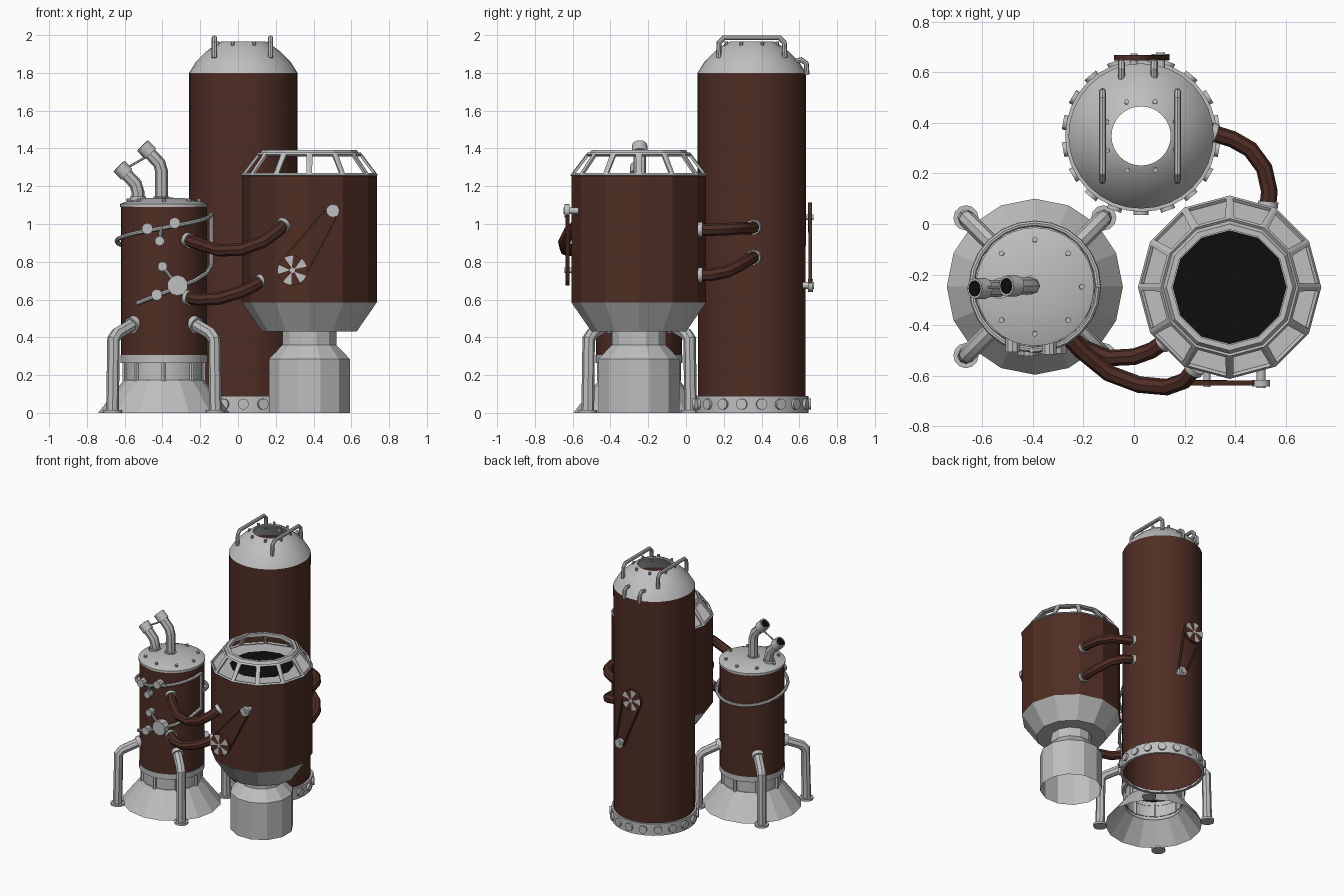
import bpy, bmesh, math
from mathutils import Vector, Matrix

if "Cube" in bpy.data.objects:
    bpy.data.objects.remove(bpy.data.objects["Cube"])


def make_mat(name, rgb):
    m = bpy.data.materials.new(name)
    m.diffuse_color = (*rgb, 1)
    m.use_nodes = True
    m.node_tree.nodes["Principled BSDF"].inputs["Base Color"].default_value = m.diffuse_color
    return m


GREY = make_mat("light grey metal", (0.52, 0.52, 0.52))
BROWN = make_mat("dark brown paint", (0.078, 0.027, 0.018))
BLACK = make_mat("black opening", (0.004, 0.004, 0.004))


def finish(name, bm, mat, smooth=True):
    me = bpy.data.meshes.new(name)
    bm.to_mesh(me)
    bm.free()
    return finish_mesh(name, me, mat, smooth)


def finish_mesh(name, me, mat, smooth):
    me.materials.clear()
    me.materials.append(mat)
    ob = bpy.data.objects.new(name, me)
    bpy.context.collection.objects.link(ob)
    if smooth:
        bpy.ops.object.select_all(action='DESELECT')
        ob.select_set(True)
        bpy.context.view_layer.objects.active = ob
        bpy.ops.object.shade_smooth_by_angle(angle=math.radians(35))
    return ob


def lathe(name, c, profile, mat, n=32, smooth=True, turn=0.0):
    """Revolve (radius, height) points around the vertical axis at c."""
    bm = bmesh.new()
    rings = []
    for r, z in profile:
        rings.append([bm.verts.new((c[0] + r * math.cos(turn + math.tau * i / n),
                                    c[1] + r * math.sin(turn + math.tau * i / n), z)) for i in range(n)])
    for a, b in zip(rings, rings[1:]):
        for i in range(n):
            j = (i + 1) % n
            bm.faces.new((a[i], a[j], b[j], b[i]))
    bmesh.ops.remove_doubles(bm, verts=bm.verts, dist=1e-5)
    return finish(name, bm, mat, smooth)


def rod(name, p0, p1, r, mat=GREY, n=12, r2=None):
    """Capped cylinder or cone between two points."""
    p0, p1 = Vector(p0), Vector(p1)
    d = p1 - p0
    m = Matrix.Translation((p0 + p1) / 2) @ d.to_track_quat('Z', 'Y').to_matrix().to_4x4()
    bm = bmesh.new()
    bmesh.ops.create_cone(bm, cap_ends=True, segments=n, radius1=r,
                          radius2=r if r2 is None else r2, depth=d.length, matrix=m)
    return finish(name, bm, mat)


def tube(name, pts, r, mat=GREY, res=2):
    """Bent pipe through the points."""
    cu = bpy.data.curves.new(name, 'CURVE')
    cu.dimensions = '3D'
    cu.bevel_depth, cu.bevel_resolution, cu.use_fill_caps = r, res, True
    sp = cu.splines.new('POLY')
    sp.points.add(len(pts) - 1)
    for p, q in zip(sp.points, pts):
        p.co = (*q, 1)
    tmp = bpy.data.objects.new(name + "_path", cu)
    bpy.context.collection.objects.link(tmp)
    bpy.context.view_layer.update()
    me = bpy.data.meshes.new_from_object(tmp.evaluated_get(bpy.context.evaluated_depsgraph_get()))
    bpy.data.objects.remove(tmp)
    return finish_mesh(name, me, mat, True)


def polar(c, r, a, z):
    return Vector((c[0] + r * math.cos(a), c[1] + r * math.sin(a), z))


def hose(name, pts, r=0.033):
    """Brown hose with grey collars at both ends."""
    tube(name, pts, r, BROWN)
    for a, b in ((pts[0], pts[1]), (pts[-1], pts[-2])):
        a = Vector(a)
        d = (Vector(b) - a).normalized()
        rod(name + "_collar", a - d * 0.01, a + d * 0.014, r + 0.007)


def pulley(name, big, small, y, out):
    """Fan wheel and small wheel joined by a belt, facing the out direction in y."""
    at = lambda p, dy: Vector((p[0], y + out * dy, p[1]))
    rod(name + "_wheel", at(big, -0.012), at(big, 0.01), 0.08, BROWN, 20)
    rod(name + "_shaft", at(big, -0.06), at(big, 0.016), 0.014)
    rod(name + "_small_wheel", at(small, -0.012), at(small, 0.014), 0.035)
    rod(name + "_small_hub", at(small, 0.014), at(small, 0.02), 0.018)
    rod(name + "_small_shaft", at(small, -0.07), at(small, 0), 0.018)
    bm = bmesh.new()
    for k in range(5):
        a = math.tau * k / 5 + 0.25
        rim = [(big[0] + 0.079 * math.cos(a + t), big[1] + 0.079 * math.sin(a + t)) for t in (0, 0.31, 0.63)]
        hub = (big[0] + 0.012 * math.cos(a + 0.31), big[1] + 0.012 * math.sin(a + 0.31))
        bm.faces.new([bm.verts.new(at(p, 0.0135)) for p in [hub] + rim])
    finish(name + "_fan_blades", bm, GREY, False)
    d = Vector((small[0] - big[0], 0, small[1] - big[1])).normalized()
    side = Vector((-d.z, 0, d.x))
    for s in (-1, 1):
        a, b = at(big, 0) + side * s * 0.077, at(small, 0) + side * s * 0.033
        e = (b - a).normalized()
        m = Matrix((e, Vector((0, 1, 0)), e.cross(Vector((0, 1, 0))))).transposed().to_4x4()
        bm = bmesh.new()
        bmesh.ops.create_cube(bm, size=1, matrix=Matrix.Translation((a + b) / 2) @ m
                              @ Matrix.Diagonal(((b - a).length, 0.02, 0.007, 1)))
        finish(name + "_belt", bm, BROWN, False)


# Tall tower
T = (0.028, 0.348)
lathe("tower_wall", T, [(0.285, 0.02), (0.287, 1.8)], BROWN)
lathe("tower_dome", T, [(0.287, 1.8), (0.25, 1.86), (0.193, 1.915), (0.14, 1.955), (0.117, 1.965), (0.117, 1.95)], GREY)
lathe("tower_base_ring", T, [(0.28, 0), (0.3, 0), (0.3, 0.09), (0.285, 0.09)], GREY)
for k in range(18):
    a = math.tau * (k + 0.5) / 18
    rod("base_bolt", polar(T, 0.295, a, 0.046), polar(T, 0.313, a, 0.046), 0.029)
for k in range(8):
    a = math.tau * k / 8 + 0.4
    rod("dome_bolt", polar(T, 0.145, a, 1.94), polar(T, 0.147, a, 1.966), 0.01, n=8)
for x in (-0.125, 0.172):
    tube("dome_rail", [(x, 0.172, 1.88), (x, 0.175, 1.96), (x, 0.2, 1.986), (x, 0.495, 1.986),
                       (x, 0.52, 1.96), (x, 0.523, 1.88)], 0.014)
for x in (-0.05, 0.08):
    tube("rear_hook", [(x, 0.56, 1.855), (x, 0.61, 1.87), (x, 0.637, 1.85), (x, 0.64, 1.79)], 0.014)
pulley("tower_pulley", (0.0, 1.035), (0.105, 0.675), 0.658, 1)

# Wide drum on a nozzle
D = (0.378, -0.25)
lathe("drum_nozzle", D, [(0.222, 0), (0.222, 0.285), (0.148, 0.36), (0.148, 0.43)], GREY, 12, False, math.radians(15))
lathe("drum_funnel", D, [(0.14, 0.43), (0.25, 0.43), (0.357, 0.585)], GREY, 12, False)
lathe("drum_wall", D, [(0.357, 0.585), (0.357, 1.255)], BROWN, 12, False)
lathe("drum_ledge", D, [(0.357, 1.255), (0.225, 1.255)], GREY, 12, False)
lathe("drum_opening", D, [(0.24, 1.252), (0, 1.252)], BLACK, 12, False)
lathe("window_top_ring", D, [(0.228, 1.365), (0.268, 1.365), (0.25, 1.392), (0.228, 1.392), (0.228, 1.365)], GREY, 12, False)

# Sloped window frame with open panes
frame = lathe("window_frame", D, [(0.357, 1.255), (0.266, 1.375)], GREY, 12, False)
bm = bmesh.new()
bm.from_mesh(frame.data)
panes = bm.faces[:]
bmesh.ops.inset_individual(bm, faces=panes, thickness=0.02)
bmesh.ops.delete(bm, geom=panes, context='FACES')
bmesh.ops.recalc_face_normals(bm, faces=bm.faces)
bm.to_mesh(frame.data)
bm.free()
sol = frame.modifiers.new("thickness", 'SOLIDIFY')
sol.thickness, sol.offset = 0.014, 0
pulley("drum_pulley", (0.288, 0.755), (0.502, 1.07), -0.628, -1)

# Small boiler with skirt
B = (-0.392, -0.248)
lathe("boiler_wall", B, [(0, 0.306), (0.228, 0.306), (0.228, 1.095)], BROWN)
lathe("boiler_lid", B, [(0.228, 1.09), (0.234, 1.09), (0.234, 1.106), (0.2, 1.118), (0.1, 1.138), (0, 1.14)], GREY)
lathe("boiler_collar", B, [(0.2, 0.265), (0.23, 0.265), (0.23, 0.306), (0.2, 0.306)], GREY)
lathe("boiler_throat", B, [(0.203, 0.15), (0.203, 0.3)], GREY)
lathe("boiler_skirt", B, [(0.348, 0), (0.212, 0.175), (0.2, 0.175)], GREY, 16, False)
for k in range(8):
    a = math.tau * k / 8 + math.pi / 2
    rod("throat_post", polar(B, 0.208, a, 0.17), polar(B, 0.208, a, 0.28), 0.014, n=6)
    rod("lid_bolt", polar(B, 0.185, a, 1.11), polar(B, 0.187, a, 1.135), 0.011, n=8)

# Legs
for k in range(4):
    a = math.pi / 4 + k * math.pi / 2
    tube("boiler_leg", [polar(B, r, a, z) for r, z in
                        ((0.2, 0.48), (0.24, 0.465), (0.35, 0.42), (0.378, 0.39), (0.385, 0.01))], 0.034)
    rod("leg_foot", polar(B, 0.385, a, 0), polar(B, 0.385, a, 0.016), 0.05)
    rod("leg_flange", polar(B, 0.215, a, 0.475), polar(B, 0.245, a, 0.463), 0.044)

# Exhaust pipes
for x, z0, z1, y in ((-0.405, 1.1, 1.31, -0.245), (-0.53, 1.1, 1.2, -0.255)):
    tip = Vector((x - 0.1, y, z1 + 0.105))
    tube("exhaust_pipe", [(x, y, z0), (x, y, z1 - 0.03), (x - 0.012, y, z1 + 0.012), tip], 0.034)
    d = Vector((-0.7, 0, 0.71)).normalized()
    rod("exhaust_mouth", tip - d * 0.06, tip, 0.041)
    rod("exhaust_hole", tip, tip + d * 0.002, 0.032, BLACK)
    rod("exhaust_base", (x, y, 1.11), (x, y, 1.145), 0.042)
rod("exhaust_brace", (-0.6, -0.25, 1.29), (-0.46, -0.25, 1.37), 0.006, n=6)

# Thin pipework wrapped around the boiler
rad = math.radians
tube("front_ring_pipe", [polar(B, 0.25, rad(a), 0.91 + (a - 180) / 180 * 0.14) for a in range(180, 361, 15)], 0.012)
tube("rear_ring_pipe", [polar(B, 0.25, rad(a), 0.91 - 0.05 * math.sin(rad(a))) for a in range(0, 181, 15)], 0.012)
tube("side_pipe", [polar(B, 0.25, 0, 1.05), polar(B, 0.25, 0, 0.78)], 0.012)
tube("lower_front_pipe", [polar(B, 0.25, rad(a), 0.58 + (a - 235) / 125 * 0.2) for a in range(235, 361, 25)], 0.012)


def valve(x, z, r):
    y = B[1] - math.sqrt(0.25 ** 2 - (x - B[0]) ** 2)
    rod("valve_wheel", (x, y + 0.03, z), (x, y - 0.025, z), r, n=10)
    return (x, y, z)


valve(-0.48, 0.975, 0.03)
upper = valve(-0.335, 1.005, 0.03)
drop = valve(-0.415, 0.91, 0.026)
tube("upper_valve_stem", [(-0.405, -0.498, 0.99), drop], 0.01)
main = valve(-0.32, 0.675, 0.055)
small = valve(-0.4, 0.775, 0.026)
valve(-0.43, 0.625, 0.03)
tube("lower_valve_stem", [small, main], 0.01)

# Hoses
hose("upper_front_hose", [(-0.265, -0.44, 0.915), (-0.21, -0.5, 0.895), (-0.1, -0.59, 0.86), (0.02, -0.635, 0.865),
                          (0.13, -0.645, 0.905), (0.2, -0.62, 0.955), (0.24, -0.57, 0.995)])
hose("lower_front_hose", [(-0.265, -0.44, 0.61), (-0.2, -0.49, 0.6), (-0.1, -0.53, 0.605), (0.0, -0.525, 0.635),
                          (0.07, -0.5, 0.665), (0.12, -0.465, 0.695)])
for name, z0, z1 in (("upper_rear_hose", 0.97, 0.985), ("lower_rear_hose", 0.73, 0.825)):
    hose(name, [(0.53, 0.075, z0), (0.535, 0.13, z0), (0.515, 0.22, z0 + (z1 - z0) * 0.2),
                (0.46, 0.295, z0 + (z1 - z0) * 0.6), (0.39, 0.335, z1 - 0.01), (0.31, 0.36, z1)])
